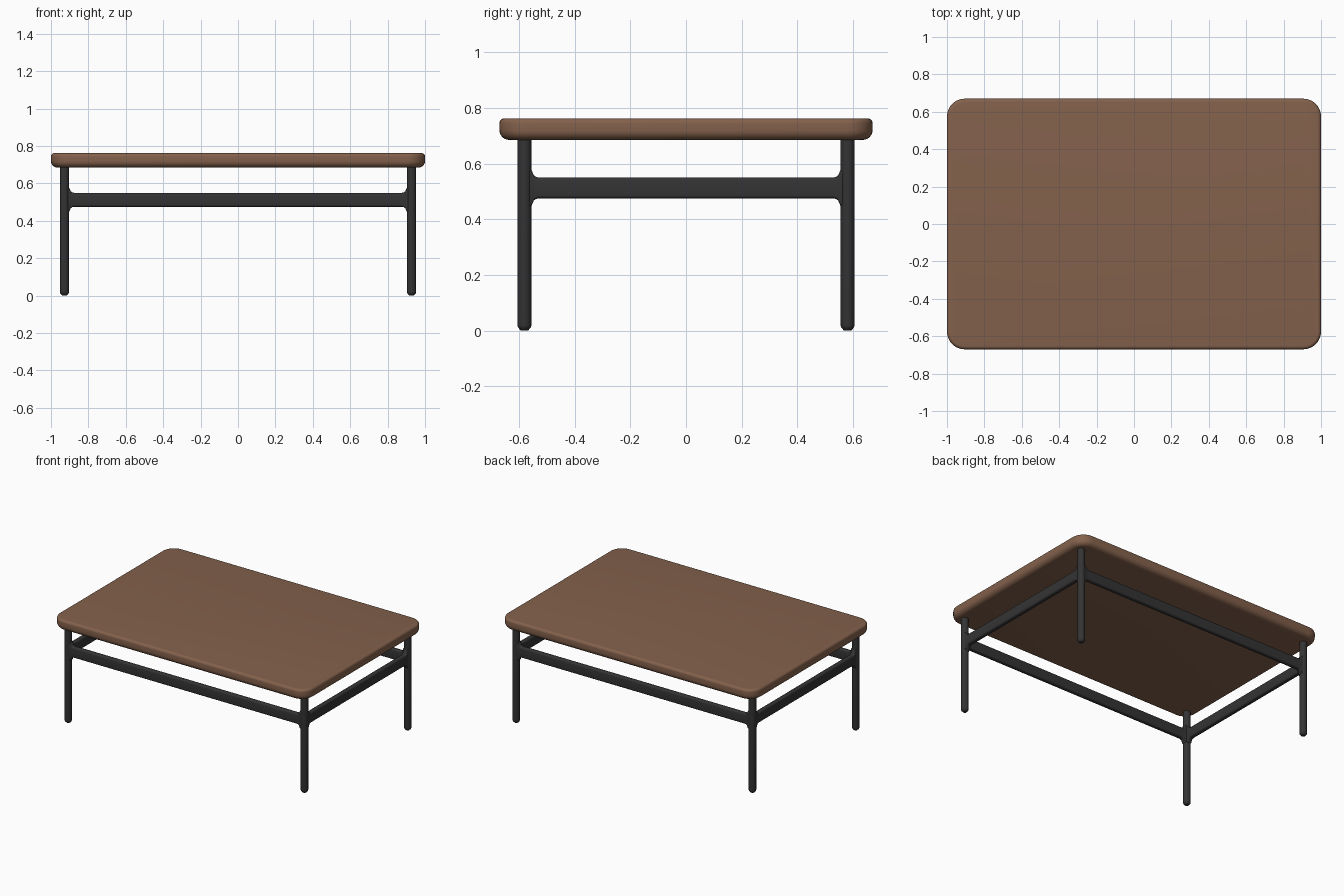
import bpy, bmesh, math
from mathutils import Matrix, Vector

cube = bpy.data.objects.get("Cube")
if cube:
    bpy.data.objects.remove(cube, do_unlink=True)

LEG_X, LEG_Y, LEG_R = 0.928, 0.58, 0.025
RAIL_LOW, RAIL_HIGH, RAIL_HALF = 0.475, 0.55, 0.017


def material(name, colour):
    mat = bpy.data.materials.new(name)
    mat.use_nodes = True
    mat.diffuse_color = colour
    shader = mat.node_tree.nodes["Principled BSDF"]
    shader.inputs["Base Color"].default_value = colour
    shader.inputs["Roughness"].default_value = 0.6
    return mat


wood = material("brown wood", (0.23, 0.12, 0.072, 1))
metal = material("dark grey metal", (0.034, 0.034, 0.035, 1))


def finish(name, bm, mat, angle=40):
    bmesh.ops.recalc_face_normals(bm, faces=bm.faces)
    mesh = bpy.data.meshes.new(name)
    bm.to_mesh(mesh)
    bm.free()
    obj = bpy.data.objects.new(name, mesh)
    bpy.context.collection.objects.link(obj)
    mesh.materials.append(mat)
    bpy.ops.object.select_all(action="DESELECT")
    obj.select_set(True)
    bpy.context.view_layer.objects.active = obj
    bpy.ops.object.shade_smooth_by_angle(angle=math.radians(angle))
    return obj


def stack(bm, rings):
    """Skin a list of closed point rings and cap both ends."""
    loops = [[bm.verts.new(p) for p in ring] for ring in rings]
    for a, b in zip(loops, loops[1:]):
        for i in range(len(a)):
            j = (i + 1) % len(a)
            bm.faces.new((a[i], a[j], b[j], b[i]))
    bm.faces.new(loops[0])
    bm.faces.new(loops[-1])


def rounded_rectangle(half_x, half_y, radius, z, steps=8):
    points = []
    for k, (sx, sy) in enumerate(((1, 1), (-1, 1), (-1, -1), (1, -1))):
        for i in range(steps + 1):
            a = math.pi / 2 * (k + i / steps)
            points.append((sx * (half_x - radius) + radius * math.cos(a),
                           sy * (half_y - radius) + radius * math.sin(a), z))
    return points


# Tabletop: softly rounded rim, with a wider curve underneath
def rim(radius, z, start, end, steps=6):
    for i in range(steps + 1):
        a = math.radians(start + (end - start) * i / steps)
        yield radius * (1 - math.cos(a)), z + radius * math.sin(a)


profile = list(rim(0.035, 0.72, -90, 0)) + list(rim(0.018, 0.744, 0, 90))
bm = bmesh.new()
stack(bm, [rounded_rectangle(1 - d, 0.67 - d, 0.095 - d, z) for d, z in profile])
finish("tabletop", bm, wood)


# Legs: round posts with domed feet
def circle(radius, z, sides=20):
    return [(radius * math.cos(math.tau * i / sides),
             radius * math.sin(math.tau * i / sides), z) for i in range(sides)]


for side, sx in (("left", 1), ("right", -1)):
    for end, sy in (("front", -1), ("back", 1)):
        bm = bmesh.new()
        foot = [circle(LEG_R * math.sin(a), 0.02 * (1 - math.cos(a)))
                for a in (math.radians(15 * i) for i in range(2, 7))]
        low = foot[0][0][2]
        foot[0] = [(x, y, z - low) for x, y, z in foot[0]]
        stack(bm, foot + [circle(LEG_R, 0.69)])
        bmesh.ops.translate(bm, verts=bm.verts, vec=(sx * LEG_X, sy * LEG_Y, 0))
        finish(f"{end}_{side}_leg", bm, metal)


# Rails: flat bars whose ends flare into the legs
def rail(name, half_length, angle, offset):
    bm = bmesh.new()
    flare, steps = 0.028, 5
    inner = half_length - LEG_R
    stations = [(half_length, flare)]
    for i in range(steps + 1):
        a = math.pi / 2 * i / steps
        stations.append((inner - flare * math.sin(a), flare * (1 - math.sin(math.acos(1 - math.sin(a))))))
    stations = [(-x, f) for x, f in stations] + [(x, f) for x, f in reversed(stations)]
    rings = []
    for x, f in stations:
        height = (RAIL_HIGH - RAIL_LOW) / 2 + f
        middle = (RAIL_HIGH + RAIL_LOW) / 2
        section = rounded_rectangle(RAIL_HALF, height, 0.011, 0, 4)
        rings.append([(x, y, middle + z) for y, z, _ in section])
    stack(bm, rings)
    turn = Matrix.Translation(Vector(offset)) @ Matrix.Rotation(angle, 4, "Z")
    bmesh.ops.transform(bm, matrix=turn, verts=bm.verts)
    finish(name, bm, metal)


for name, s in (("front_rail", -1), ("back_rail", 1)):
    rail(name, LEG_X, 0, (0, s * LEG_Y, 0))
for name, s in (("left_rail", 1), ("right_rail", -1)):
    rail(name, LEG_Y, math.pi / 2, (s * LEG_X, 0, 0))
